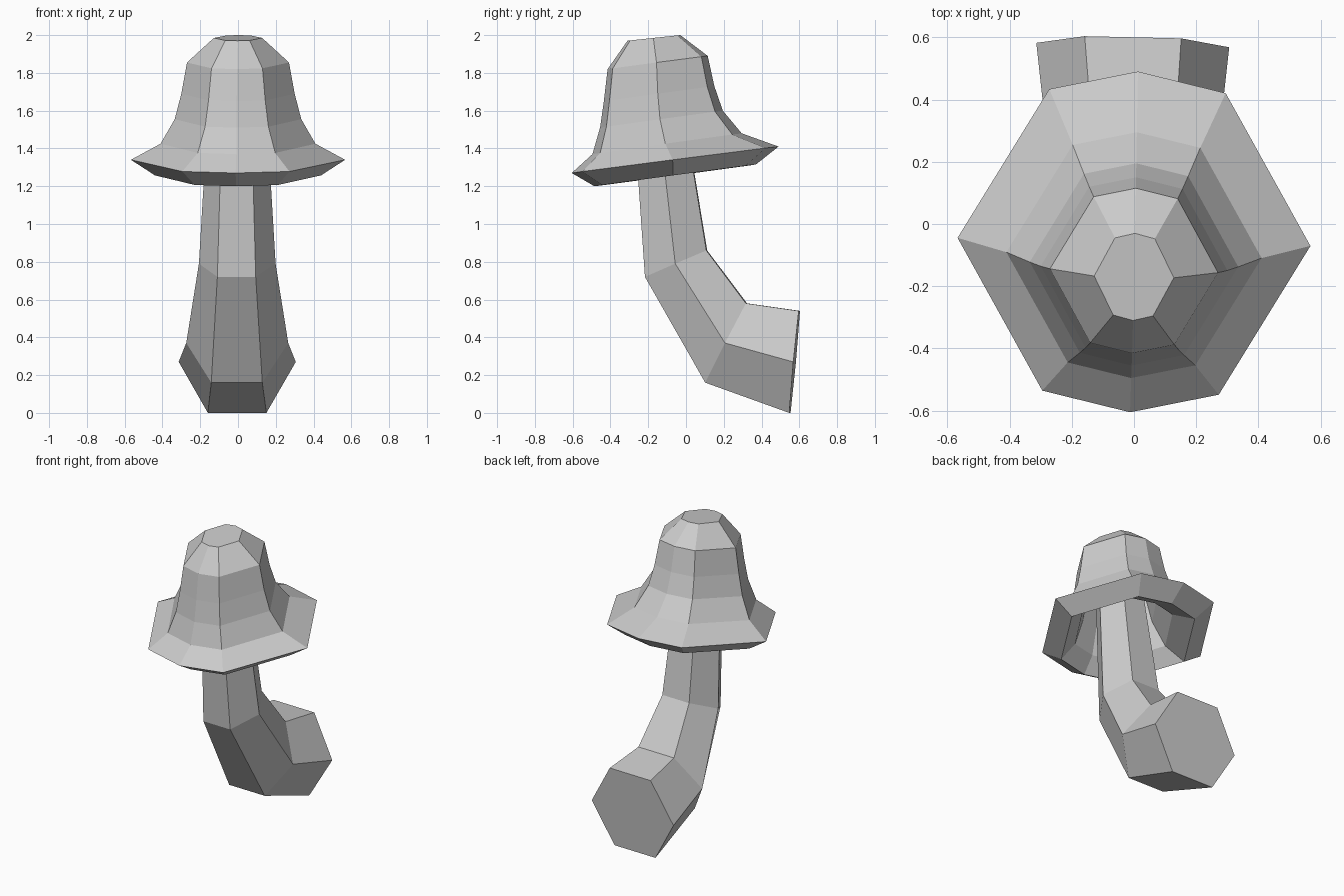
import bpy, bmesh
from math import cos, sin, pi

if "Cube" in bpy.data.objects:
    bpy.data.objects.remove(bpy.data.objects["Cube"])

YAW = -0.023  # slight twist of every ring

# unit cross-sections: x, and position from front (-1) to back (+1)
HEX = [(cos(i * pi / 3), sin(i * pi / 3) / sin(pi / 3)) for i in range(6)]
OCT = [(1, 0), (.5, .885), (0, 1), (-.5, .885),
       (-1, 0), (-.5, -.885), (0, -1), (.5, -.885)]


def loft(name, section, rings, centre_x=0):
    """Each ring: half width, front (y, z), back (y, z). Ends are capped."""
    bm = bmesh.new()
    loops = []
    for w, (fy, fz), (by, bz) in rings:
        loop = []
        for sx, t in section:
            x, y = sx * w, t * (by - fy) / 2
            loop.append(bm.verts.new((centre_x + x - YAW * y,
                                      (fy + by) / 2 + y + YAW * x,
                                      (fz + bz) / 2 + t * (bz - fz) / 2)))
        loops.append(loop)
    n = len(section)
    for a, b in zip(loops, loops[1:]):
        for i in range(n):
            j = (i + 1) % n
            bm.faces.new((a[i], a[j], b[j], b[i]))
    bm.faces.new(loops[0])
    bm.faces.new(loops[-1])
    bmesh.ops.recalc_face_normals(bm, faces=bm.faces)
    mesh = bpy.data.meshes.new(name)
    bm.to_mesh(mesh)
    bm.free()
    obj = bpy.data.objects.new(name, mesh)
    bpy.context.collection.objects.link(obj)
    return obj


# bent six-sided stem, from the cut base up into the cap
loft("stem", HEX, [
    (.31, (.55, 0), (.60, .54)),
    (.27, (.105, .16), (.32, .58)),
    (.203, (-.215, .72), (.11, .86)),
    (.155, (-.275, 1.58), (-.015, 1.62)),
], -.004)

# hollow bell-shaped cap: outer skin down to the brim, then inner skin up
loft("cap", OCT, [
    (.128, (-.31, 1.97), (-.03, 2.0)),
    (.27, (-.415, 1.82), (.115, 1.89)),
    (.30, (-.435, 1.65), (.15, 1.73)),
    (.335, (-.455, 1.51), (.195, 1.60)),
    (.41, (-.495, 1.37), (.295, 1.48)),
    (.567, (-.605, 1.27), (.49, 1.41)),
    (.44, (-.485, 1.20), (.37, 1.315)),
    (.325, (-.405, 1.30), (.21, 1.39)),
    (.25, (-.365, 1.47), (.10, 1.54)),
    (.21, (-.345, 1.63), (.06, 1.68)),
    (.185, (-.33, 1.76), (.035, 1.81)),
    (.08, (-.25, 1.87), (-.06, 1.90)),
])
